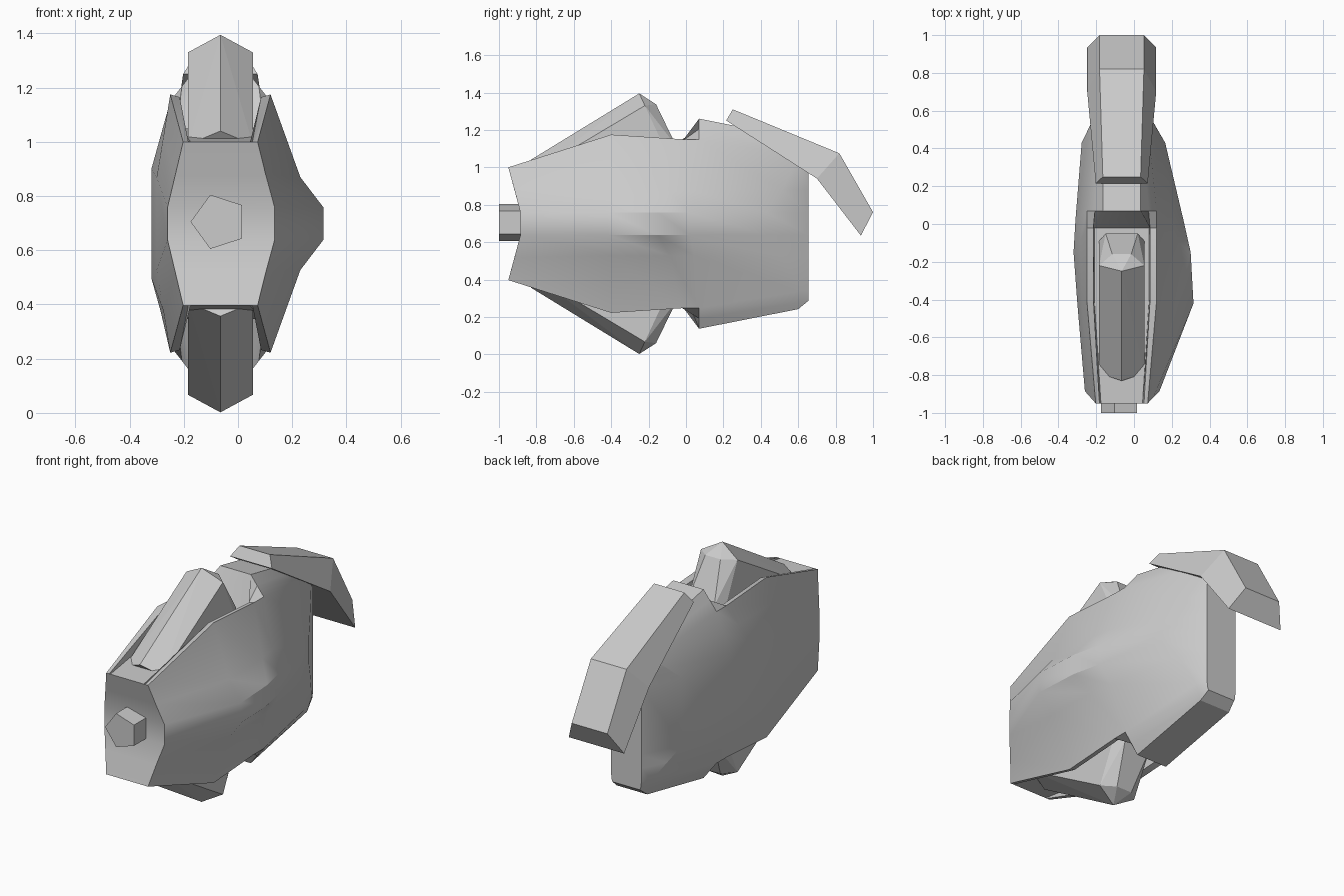
import bpy, bmesh, math

if "Cube" in bpy.data.objects:
    bpy.data.objects.remove(bpy.data.objects["Cube"])

CX = -0.065      # centre line of the narrow parts
ZZ = 1.397       # mirror height sum (top z + bottom z)


def lerp(a, b, t):
    return a + (b - a) * t


def finish(bm, name, smooth=None):
    bmesh.ops.recalc_face_normals(bm, faces=bm.faces)
    me = bpy.data.meshes.new(name)
    bm.to_mesh(me)
    bm.free()
    ob = bpy.data.objects.new(name, me)
    bpy.context.collection.objects.link(ob)
    if smooth:
        bpy.ops.object.select_all(action='DESELECT')
        ob.select_set(True)
        bpy.context.view_layer.objects.active = ob
        bpy.ops.object.shade_smooth_by_angle(angle=math.radians(smooth))
    return ob


def loft(name, rings, smooth=None):
    """Skin closed rings; caps pair the right and left half of each end ring."""
    bm = bmesh.new()
    vs = [[bm.verts.new(p) for p in r] for r in rings]
    n = len(vs[0])
    for a, b in zip(vs, vs[1:]):
        for i in range(n):
            j = (i + 1) % n
            bm.faces.new((a[i], a[j], b[j], b[i]))
    for r in (vs[0], vs[-1]):
        for i in range(n // 2 - 1):
            bm.faces.new((r[i], r[i + 1], r[n - 2 - i], r[n - 1 - i]))
    return finish(bm, name, smooth)


def hull(name, pts):
    bm = bmesh.new()
    for p in pts:
        bm.verts.new(p)
    res = bmesh.ops.convex_hull(bm, input=bm.verts)
    junk = [v for v in res["geom_interior"] if isinstance(v, bmesh.types.BMVert)]
    bmesh.ops.delete(bm, geom=junk, context='VERTS')
    bmesh.ops.dissolve_limit(bm, angle_limit=math.radians(1), verts=bm.verts, edges=bm.edges)
    return finish(bm, name)


# Main body: stations along y
# rim y, floor z/w, inner rim z/w, rim z/w, mid y, right x, right shoulder x/z, left x, left half height
stations = [
    (-.95, 1.00, .110, 1.00, .118, 1.00, .1375, -.885, .135, .102, .88, -.26, .06),
    (-.40, 1.05, .145, 1.165, .15, 1.175, .185, -.42, .315, .23, .87, -.30, .17),
    (-.02, 1.05, .145, 1.14, .15, 1.15, .185, -.15, .30, .22, .87, -.32, .20),
    (.07, 1.26, .100, 1.205, .142, 1.15, .185, .02, .262, .20, .87, -.31, .20),
    (.60, 1.155, .100, 1.12, .11, 1.06, .130, .43, .165, .115, .88, -.277, .20),
    (.655, 1.11, .090, 1.10, .095, 1.06, .100, .655, .035, .035, .88, -.165, .20),
]


def body_ring(s):
    yr, zf, wf, zi, wi, zr, wr, ym, xr, sx, sz, xl, dl = s
    ys = lerp(yr, ym, .5)
    mid = ZZ / 2
    right = [(CX + wf, yr, zf), (CX + wi, yr, zi), (CX + wr, yr, zr),
             (sx, ys, sz), (xr, ym, mid + .06)]
    zl = mid + dl
    left = [(CX - wf, yr, zf), (CX - wi, yr, zi), (CX - wr, yr, zr),
            (lerp(CX - wr, xl, .5), ys, lerp(zr, zl, .5)), (xl, ym, zl)]

    def full(side):
        return side + [(x, y, ZZ - z) for x, y, z in reversed(side)]
    return full(right) + full(left)[::-1]


loft("main_body", [body_ring(s) for s in stations], 25)

# Raised wedge fins, top and bottom
fin = [(0, -.83, 1.04), (0, -.25, 1.395)]
for s in (-1, 1):
    fin += [(s * .12, -.79, .99), (s * .12, -.22, 1.33), (s * .05, -.16, 1.337),
            (s * .085, -.05, 1.11), (s * .12, -.09, 1.05)]
hull("top_fin", [(CX + x, y, z) for x, y, z in fin])
hull("bottom_fin", [(CX + x, y, ZZ - z) for x, y, z in fin])

# Bent rear hood: (upper y, z, half width), (lower y, z, half width)
hood = [((.25, 1.31, .10), (.215, 1.25, .1375)),
        ((.82, 1.075, .1175), (.70, .94, .1825)),
        ((1.0, .76, .1175), (.935, .635, .1825))]
loft("rear_hood", [[(CX + u[2], u[0], u[1]), (CX + l[2], l[0], l[1]),
                    (CX - l[2], l[0], l[1]), (CX - u[2], u[0], u[1])] for u, l in hood])

# Five-sided front peg
peg = []
for k in range(5):
    a = math.pi + k * math.tau / 5
    for y in (-1.0, -.84):
        peg.append((-.07 + .105 * math.cos(a), y, .705 + .105 * math.sin(a)))
hull("front_peg", peg)
